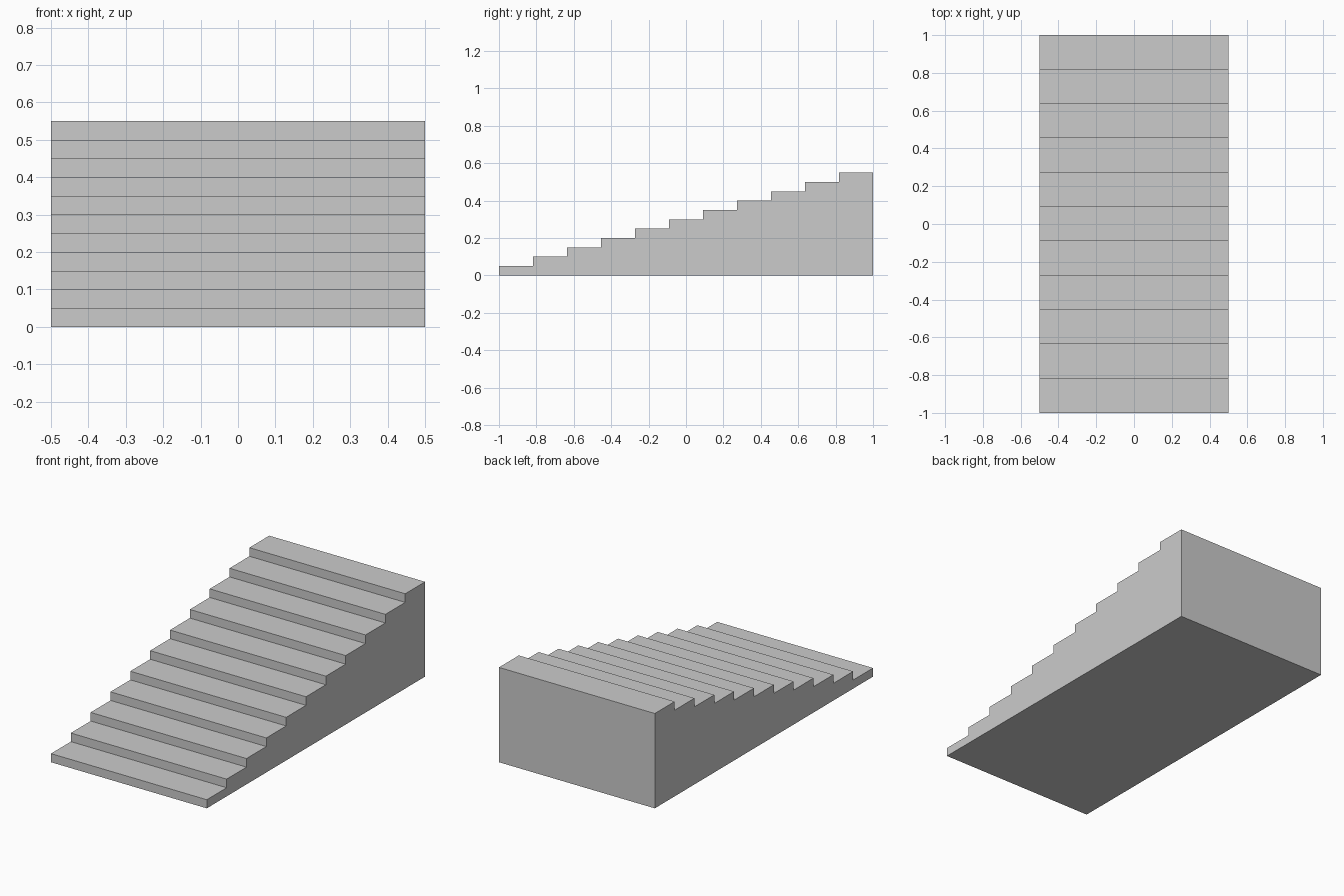
import bpy
import bmesh

if "Cube" in bpy.data.objects:
    bpy.data.objects.remove(bpy.data.objects["Cube"])

STEPS = 11
WIDTH = 1.0
LENGTH = 2.0
RISE = 0.05
TREAD = LENGTH / STEPS

# Side profile: flat base, then one riser and one tread per step
profile = [(-LENGTH / 2, 0.0)]
for i in range(STEPS):
    z = (i + 1) * RISE
    profile.append((-LENGTH / 2 + i * TREAD, z))
    profile.append((-LENGTH / 2 + (i + 1) * TREAD, z))
profile.append((LENGTH / 2, 0.0))

# Solid staircase: the profile extruded across the width
bm = bmesh.new()
side = bm.faces.new([bm.verts.new((-WIDTH / 2, y, z)) for y, z in profile])
extruded = bmesh.ops.extrude_face_region(bm, geom=[side], use_keep_orig=True)
moved = [g for g in extruded["geom"] if isinstance(g, bmesh.types.BMVert)]
bmesh.ops.translate(bm, verts=moved, vec=(WIDTH, 0, 0))
bmesh.ops.recalc_face_normals(bm, faces=bm.faces)

mesh = bpy.data.meshes.new("staircase")
bm.to_mesh(mesh)
bm.free()
bpy.context.collection.objects.link(bpy.data.objects.new("staircase", mesh))
